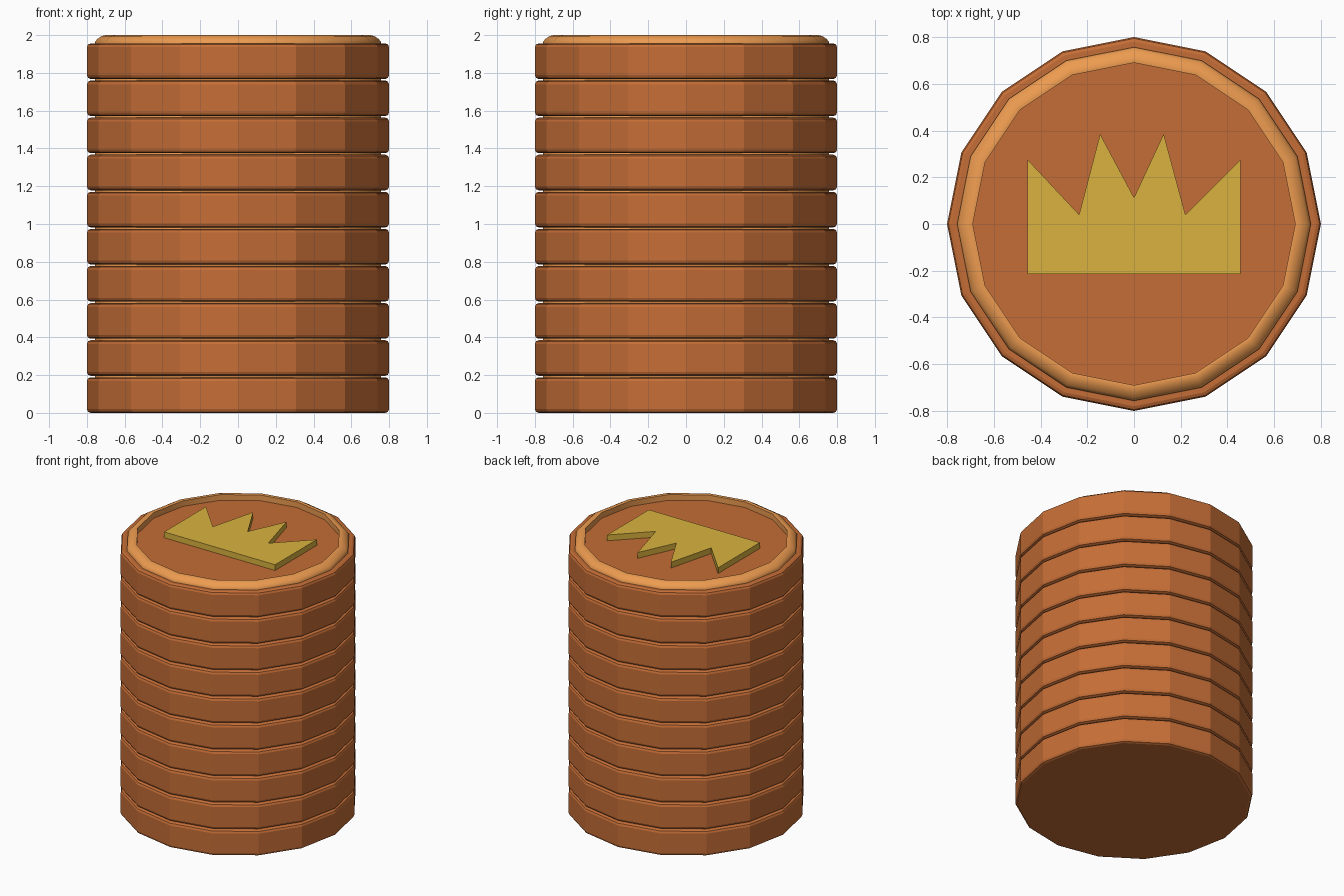
import bpy, bmesh, math

if "Cube" in bpy.data.objects:
    bpy.data.objects.remove(bpy.data.objects["Cube"])

SIDES, COINS = 16, 10
PITCH = 0.1964
BODY_H = 2.0 - 0.044 - PITCH * (COINS - 1)   # body thickness below the raised rim


def material(name, rgb):
    m = bpy.data.materials.new(name)
    m.diffuse_color = (*rgb, 1)
    m.use_nodes = True
    m.node_tree.nodes["Principled BSDF"].inputs["Base Color"].default_value = m.diffuse_color
    return m


copper = material("copper", (0.56, 0.155, 0.037))
bright = material("bright_copper", (0.85, 0.33, 0.08))
gold = material("gold", (0.70, 0.45, 0.05))


def add_object(name, bm, mat, z=0.0):
    bmesh.ops.recalc_face_normals(bm, faces=bm.faces)
    me = bpy.data.meshes.new(name)
    bm.to_mesh(me)
    bm.free()
    me.materials.append(mat)
    ob = bpy.data.objects.new(name, me)
    ob.location.z = z
    bpy.context.collection.objects.link(ob)
    return ob


def lathe(profile, closed):
    """Sweep (radius, z) points around z; an open profile gets end caps."""
    bm = bmesh.new()
    loops = [[bm.verts.new((r * math.cos(2 * math.pi * i / SIDES),
                            r * math.sin(2 * math.pi * i / SIDES), z))
              for i in range(SIDES)] for r, z in profile]
    pairs = list(zip(loops, loops[1:]))
    if closed:
        pairs.append((loops[-1], loops[0]))
    else:
        bm.faces.new(loops[0])
        bm.faces.new(loops[-1])
    for a, b in pairs:
        for i in range(SIDES):
            j = (i + 1) % SIDES
            bm.faces.new((a[i], a[j], b[j], b[i]))
    return bm


# Coin disc with softened edges, and raised rim with a rounded outer slope
h = BODY_H
disc = [(0.78, 0), (0.794, 0.006), (0.8, 0.02),
        (0.8, h - 0.02), (0.794, h - 0.006), (0.78, h)]
rim = [(0.69, h - 0.01), (0.757, h - 0.01), (0.757, h + 0.008),
       (0.745, h + 0.024), (0.722, h + 0.039), (0.70, h + 0.044),
       (0.69, h + 0.042)]

for n in range(COINS):
    z = n * PITCH
    add_object(f"coin_{n + 1}", lathe(disc, False), copper, z)
    ring = add_object(f"coin_rim_{n + 1}", lathe(rim, True), bright, z)
    # smooth across the rounded rim, sharp at its inner wall
    bpy.ops.object.select_all(action='DESELECT')
    ring.select_set(True)
    bpy.context.view_layer.objects.active = ring
    bpy.ops.object.shade_smooth_by_angle(angle=math.radians(40))

# Crown emblem on the top coin
outline = [(-0.455, -0.215), (0.455, -0.215), (0.455, 0.275), (0.22, 0.04),
           (0.127, 0.385), (0, 0.113), (-0.145, 0.385), (-0.235, 0.04),
           (-0.455, 0.275)]
bm = bmesh.new()
face = bm.faces.new([bm.verts.new((x, y, 0)) for x, y in outline])
top = bmesh.ops.extrude_face_region(bm, geom=[face])
bmesh.ops.translate(bm, vec=(0, 0, 0.05),
                    verts=[v for v in top["geom"] if isinstance(v, bmesh.types.BMVert)])
add_object("crown_emblem", bm, gold, 1.949)
